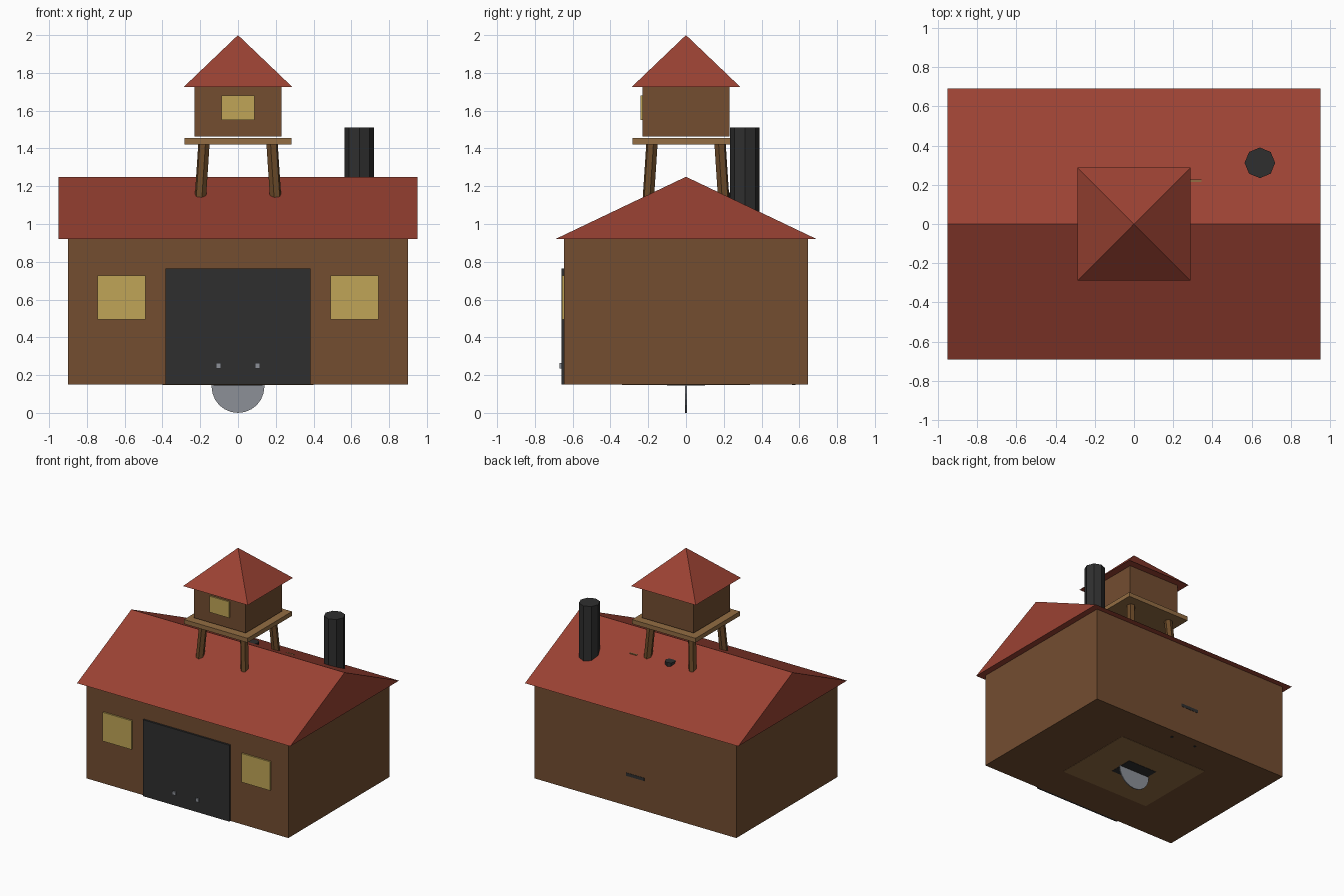
import bpy, bmesh, math
from mathutils import Vector

if "Cube" in bpy.data.objects:
    bpy.data.objects.remove(bpy.data.objects["Cube"])


def make_material(name, hex_code):
    parts = [int(hex_code[i:i + 2], 16) / 255 for i in (0, 2, 4)]
    colour = [((c + 0.055) / 1.055) ** 2.4 for c in parts] + [1]
    mat = bpy.data.materials.new(name)
    mat.use_nodes = True
    mat.diffuse_color = colour
    mat.node_tree.nodes["Principled BSDF"].inputs["Base Color"].default_value = colour
    return mat


wall_brown = make_material("wall brown", "734d30")
roof_red = make_material("roof red", "9b4233")
charcoal = make_material("charcoal", "2f2f2f")
window_yellow = make_material("window yellow", "c0a557")
steel = make_material("steel", "8c9097")
plank = make_material("plank tan", "936d43")
leg_brown = make_material("leg brown", "6b4a28")


def finish(name, bm, mat):
    bmesh.ops.recalc_face_normals(bm, faces=bm.faces)
    mesh = bpy.data.meshes.new(name)
    bm.to_mesh(mesh)
    bm.free()
    mesh.materials.append(mat)
    obj = bpy.data.objects.new(name, mesh)
    bpy.context.collection.objects.link(obj)
    return obj


def box(name, x, y, z, mat):
    """Box from (low, high) ranges along each axis."""
    bm = bmesh.new()
    bmesh.ops.create_cube(bm, size=1)
    for v in bm.verts:
        v.co = [r[0] + (c + 0.5) * (r[1] - r[0]) for r, c in zip((x, y, z), v.co)]
    return finish(name, bm, mat)


def rod(name, start, end, radius, sides, mat):
    """Straight cylinder between two points."""
    start, end = Vector(start), Vector(end)
    axis = end - start
    bm = bmesh.new()
    bmesh.ops.create_cone(bm, cap_ends=True, segments=sides, radius1=radius,
                          radius2=radius, depth=axis.length)
    turn = axis.to_track_quat('Z', 'Y') if axis.xy.length > 1e-6 else Vector((0, 0, 1)).rotation_difference(axis)
    for v in bm.verts:
        v.co = turn @ v.co + (start + end) / 2
    return finish(name, bm, mat)


def hull(name, points, mat):
    bm = bmesh.new()
    for p in points:
        bm.verts.new(p)
    bmesh.ops.convex_hull(bm, input=bm.verts)
    bmesh.ops.dissolve_limit(bm, angle_limit=0.01, verts=bm.verts, edges=bm.edges)
    return finish(name, bm, mat)


SIDES = ((-1, "right"), (1, "left"))

# Main building and gable roof
box("main_walls", (-0.9, 0.9), (-0.645, 0.645), (0.15, 0.92), wall_brown)
hull("gable_roof", [(x, y, z) for x in (-0.95, 0.95)
                    for y, z in ((-0.692, 0.92), (0.692, 0.92), (0, 1.25))], roof_red)

# Sliding door, handles and windows
box("door", (-0.385, 0.385), (-0.66, -0.64), (0.15, 0.765), charcoal)
for s, side in SIDES:
    box(side + "_door_handle", (s * 0.103 - 0.014, s * 0.103 + 0.014),
        (-0.67, -0.655), (0.236, 0.264), steel)
    box(side + "_window", (s * 0.617 - 0.128, s * 0.617 + 0.128),
        (-0.657, -0.64), (0.495, 0.727), window_yellow)

# Chimney
rod("chimney", (0.642, 0.312, 0.95), (0.642, 0.312, 1.51), 0.078, 8, charcoal)

# Small vent and rung breaking the back roof slope
rod("roof_vent", (0, 0.2, 1.05), (0, 0.2, 1.168), 0.04, 8, charcoal)
box("roof_rung", (0.28, 0.345), (0.214, 0.226), (1.12, 1.149), plank)

# Lookout tower
for sx, side in SIDES:
    for sy, end in ((-1, "front"), (1, "back")):
        rod(f"{end}_{side}_tower_leg", (sx * 0.203, sy * 0.203, 1.08),
            (sx * 0.18, sy * 0.18, 1.43), 0.031, 6, leg_brown)
box("tower_platform", (-0.283, 0.283), (-0.283, 0.283), (1.42, 1.455), plank)
box("tower_cabin", (-0.23, 0.23), (-0.23, 0.23), (1.463, 1.725), wall_brown)
box("tower_window", (-0.088, 0.088), (-0.24, -0.225), (1.55, 1.68), window_yellow)
hull("tower_roof", [(x, y, 1.725) for x in (-0.288, 0.288) for y in (-0.288, 0.288)]
     + [(0, 0, 2)], roof_red)

# Saw blade under the floor, with its table and slot
rod("saw_blade", (0, -0.004, 0.14), (0, 0.004, 0.14), 0.14, 24, steel)
box("saw_table_floor", (-0.4, 0.4), (-0.34, 0.34), (0.148, 0.155), plank)
box("saw_slot", (-0.13, 0.13), (-0.1, 0.1), (0.146, 0.154), charcoal)

# Conveyor feet and conveyor end in the back wall
for s, side in SIDES:
    box(side + "_conveyor_foot", (s * 0.11 - 0.01, s * 0.11 + 0.01),
        (0.56, 0.58), (0.148, 0.155), charcoal)
box("conveyor_end", (-0.08, 0.08), (0.64, 0.647), (0.39, 0.415), charcoal)
